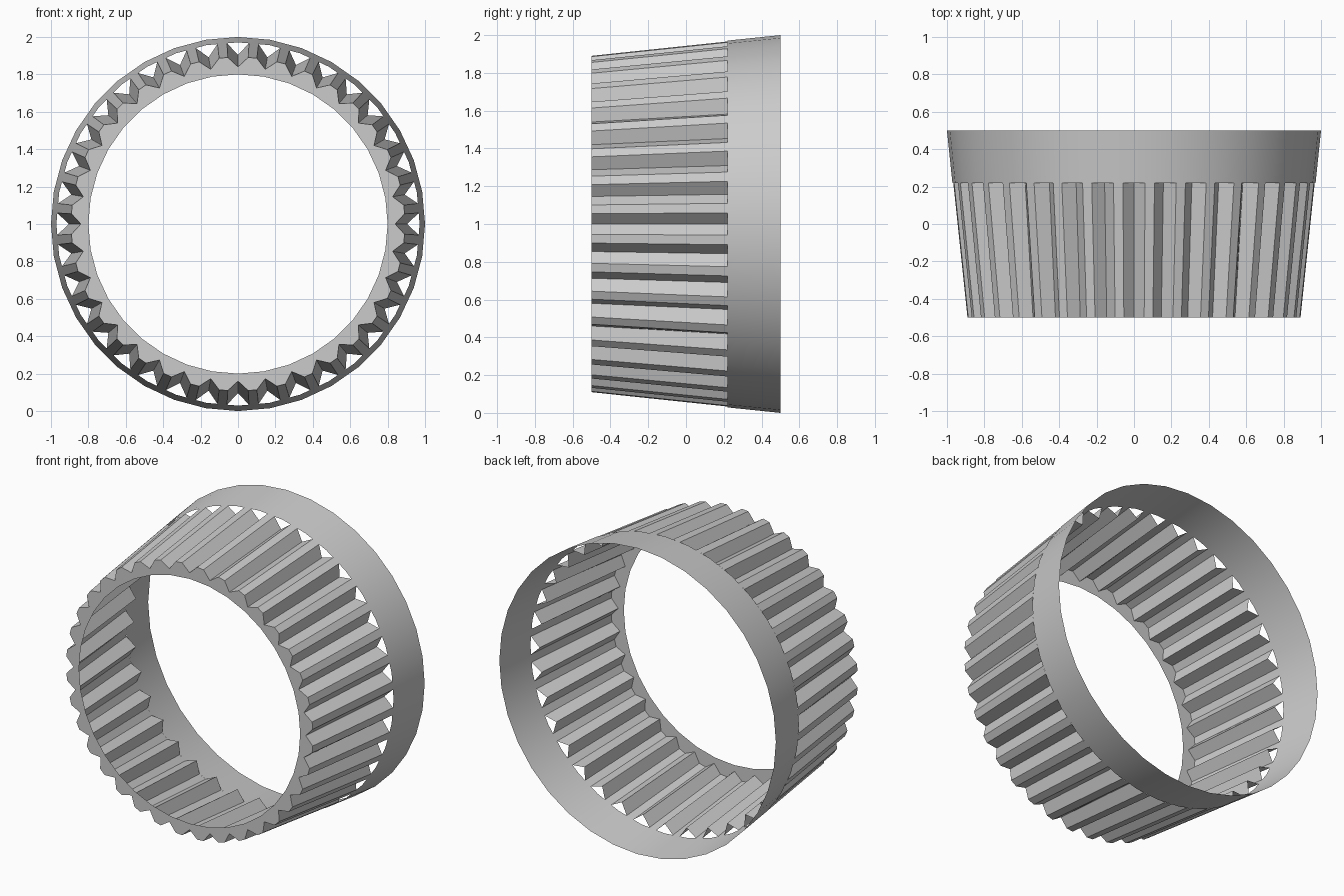
import bpy
import math

if "Cube" in bpy.data.objects:
    bpy.data.objects.remove(bpy.data.objects["Cube"])

PLEATS = 36
STEP = 2 * math.pi / PLEATS
HALF = math.radians(3.5)      # half opening angle of each valley
FRONT, JOINT, BACK = -0.5, 0.22, 0.5


def ring(y, radius):
    """Circle of points around the y axis."""
    return [(radius * math.cos(i * STEP), y, 1 + radius * math.sin(i * STEP))
            for i in range(PLEATS)]


def pleat_ring(y, peak, valley):
    """Star outline: flat peaks separated by V-shaped valleys."""
    pts = []
    for i in range(PLEATS):
        for da, r in ((-HALF, peak), (0, valley), (HALF, peak)):
            a = i * STEP + da
            pts.append((r * math.cos(a), y, 1 + r * math.sin(a)))
    return pts


def make(name, verts, faces, smooth=False):
    mesh = bpy.data.meshes.new(name)
    mesh.from_pydata(verts, [], faces)
    mesh.update()
    obj = bpy.data.objects.new(name, mesh)
    bpy.context.collection.objects.link(obj)
    if smooth:
        for p in mesh.polygons:
            p.use_smooth = True
    return obj


def bridge(name, a, b, smooth=False):
    """Quads between two loops of equal length, facing outward."""
    n = len(a)
    faces = [(i, n + i, n + (i + 1) % n, (i + 1) % n) for i in range(n)]
    return make(name, a + b, faces, smooth)


# smooth flared band at the back
bridge("rear_band", ring(JOINT, 0.971), ring(BACK, 1.0), True)

# pleated wall
front = pleat_ring(FRONT, 0.892, 0.84)
bridge("pleated_wall", front, pleat_ring(JOINT, 0.968, 0.905))

# flat front flange between the pleats and the round opening
inner = ring(FRONT, 0.8)
n = len(front)
faces = []
for i in range(PLEATS):
    j = (i + 1) % PLEATS
    s = 3 * i
    faces += [(s, s + 1, n + i), (s + 1, s + 2, n + i),
              (s + 2, (s + 3) % n, n + j, n + i),
              ]
    # sliver joining the next peak corner to its valley is covered by the next turn
make("front_flange", front + inner, faces)
